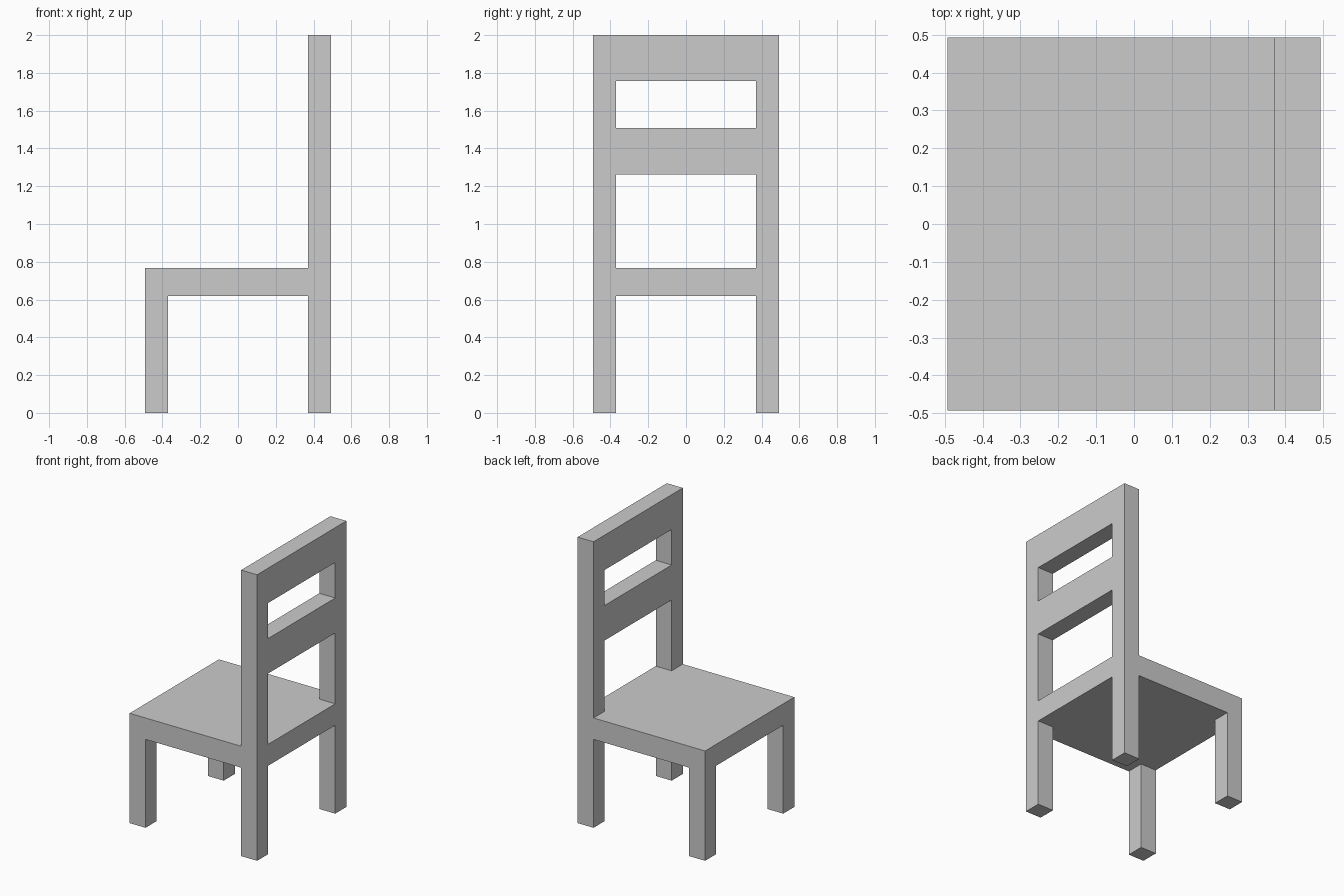
import bpy

if "Cube" in bpy.data.objects:
    bpy.data.objects.remove(bpy.data.objects["Cube"])

HALF = 0.493                # half of the chair's width and depth
T = 0.123                   # thickness of legs, posts and slats
INNER = HALF - T
SEAT_LOW, SEAT_TOP, TOP = 0.618, 0.768, 2.0


def box(name, x, y, z):
    """Flat-faced box spanning the (min, max) ranges x, y and z."""
    bpy.ops.mesh.primitive_cube_add(size=1)
    ob = bpy.context.object
    ob.name = ob.data.name = name
    for v in ob.data.vertices:
        for i, (lo, hi) in enumerate((x, y, z)):
            v.co[i] = hi if v.co[i] > 0 else lo
    return ob


FULL = (-HALF, HALF)
FRONT, BACK = (-HALF, -INNER), (INNER, HALF)
SIDES = {"right": FRONT, "left": BACK}

# Seat slab
box("seat", FULL, FULL, (SEAT_LOW, SEAT_TOP))

# Legs below the seat and backrest posts above it
for side, y in SIDES.items():
    box(f"front_leg_{side}", FRONT, y, (0, SEAT_LOW))
    box(f"back_leg_{side}", BACK, y, (0, SEAT_LOW))
    box(f"back_post_{side}", BACK, y, (SEAT_TOP, TOP))

# Backrest slats between the posts
for name, z in (("middle_slat", (1.263, 1.508)), ("top_slat", (1.756, TOP))):
    box(name, BACK, (-INNER, INNER), z)
